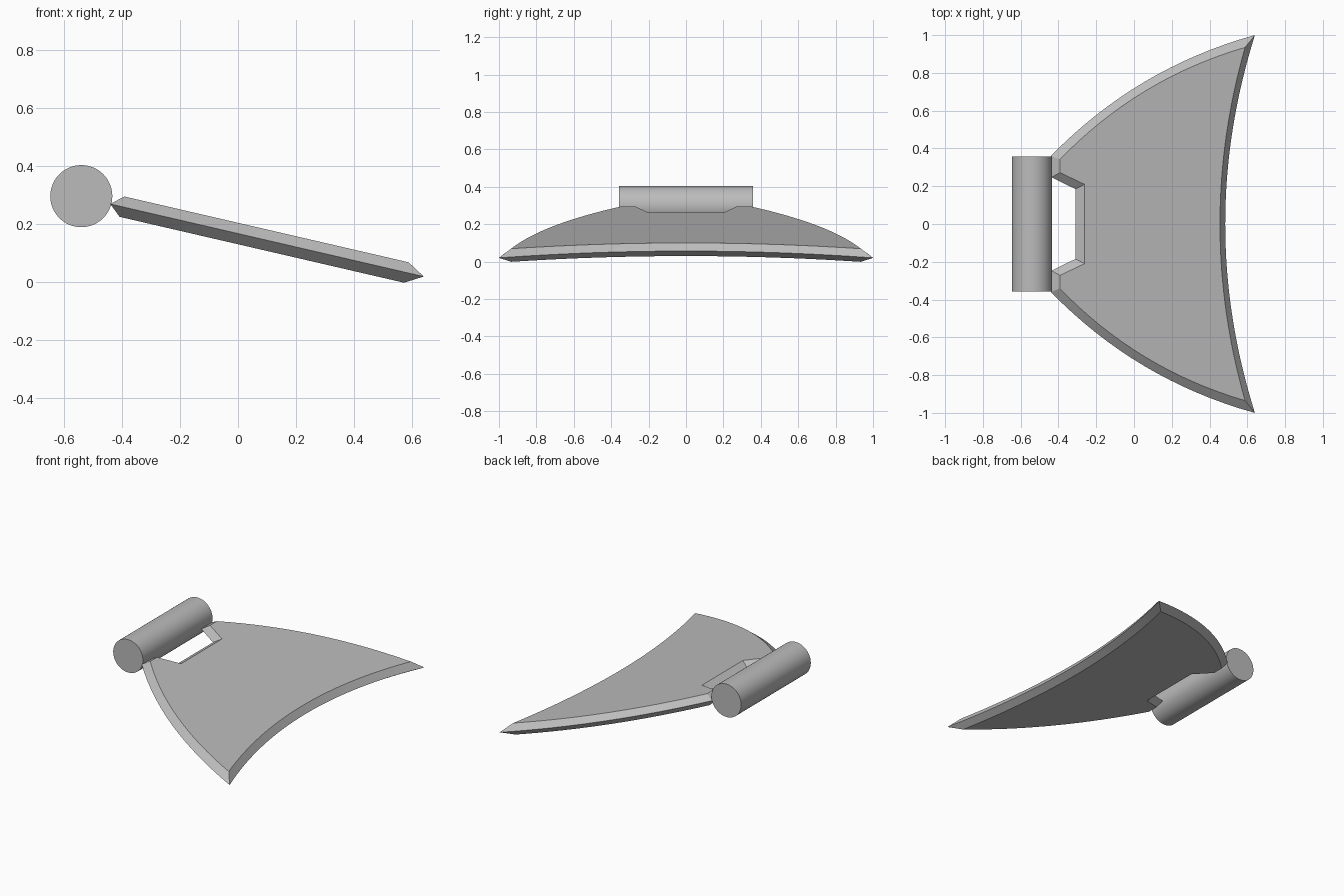
import bpy, bmesh, math
from mathutils import Vector, Matrix

cube = bpy.data.objects.get("Cube")
if cube:
    bpy.data.objects.remove(cube, do_unlink=True)

grey = bpy.data.materials.new("plain grey")
grey.use_nodes = True
grey.diffuse_color = (0.5, 0.5, 0.5, 1)
grey.node_tree.nodes["Principled BSDF"].inputs["Base Color"].default_value = (0.5, 0.5, 0.5, 1)


def finish(name, bm):
    bmesh.ops.recalc_face_normals(bm, faces=bm.faces)
    mesh = bpy.data.meshes.new(name)
    bm.to_mesh(mesh)
    bm.free()
    mesh.materials.append(grey)
    obj = bpy.data.objects.new(name, mesh)
    bpy.context.collection.objects.link(obj)
    bpy.ops.object.select_all(action="DESELECT")
    obj.select_set(True)
    bpy.context.view_layer.objects.active = obj
    bpy.ops.object.shade_smooth_by_angle(angle=math.radians(30))
    return obj


def bow(a, b, sag, steps=16):
    """Points from a up to b (b left out), bowed sideways by sag."""
    a, b = Vector(a), Vector(b)
    side = Vector((a.y - b.y, b.x - a.x)).normalized()
    return [a.lerp(b, i / steps) + side * sag * 4 * (i / steps) * (1 - i / steps)
            for i in range(steps)]


def outline(mid_x, tip, root, sag, lip, notch):
    """Closed plan outline, symmetric across y = 0."""
    # trailing edge is half of a shallow parabola
    half = [Vector((mid_x + (tip[0] - mid_x) * (i / 16) ** 2, tip[1] * i / 16))
            for i in range(16)]
    half += list(reversed(bow(root, tip, sag) + [Vector(tip)]))
    half += [Vector(lip), Vector(notch)]
    return half + [Vector((p.x, -p.y)) for p in reversed(half[1:])]


# Bevelled blade: sharp rim in the middle, inset flat faces above and below
rim = outline(0.483, (0.64, 1.0), (-0.44, 0.36), 0.085, (-0.437, 0.247), (-0.31, 0.185))
flat = outline(0.447, (0.58, 0.935), (-0.4, 0.342), 0.076, (-0.4, 0.272), (-0.27, 0.21))
slope = -0.2315
lift = Vector((-slope, 0, 1)).normalized() * 0.036


def ring(bm, pts, offset):
    return [bm.verts.new(Vector((p.x, p.y, 0.27 + slope * (p.x + 0.44))) + offset)
            for p in pts]


bm = bmesh.new()
top, middle, bottom = ring(bm, flat, lift), ring(bm, rim, lift * 0), ring(bm, flat, -lift)
n = len(rim)
for a, b in ((top, middle), (middle, bottom)):
    for i in range(n):
        j = (i + 1) % n
        bm.faces.new((a[i], a[j], b[j], b[i]))
bm.faces.new(top)
bm.faces.new(list(reversed(bottom)))
finish("blade", bm)

# Round crossbar at the root of the blade
bm = bmesh.new()
bmesh.ops.create_cone(bm, cap_ends=True, segments=48, radius1=0.107, radius2=0.107, depth=0.715,
                      matrix=Matrix.Translation((-0.54, 0, 0.297)) @ Matrix.Rotation(math.pi / 2, 4, "X"))
finish("crossbar", bm)
